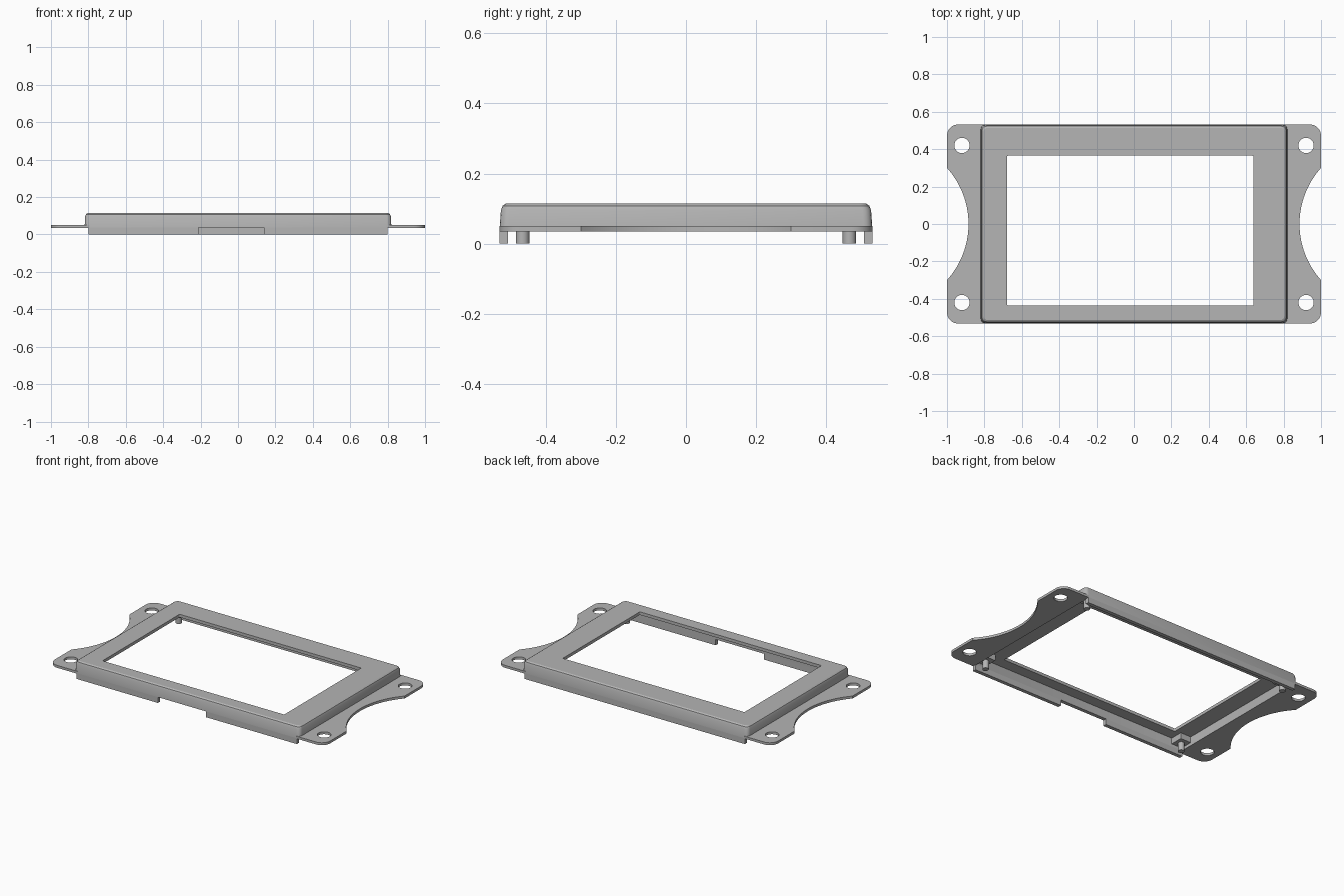
import bpy, bmesh, math

cube = bpy.data.objects.get("Cube")
if cube:
    bpy.data.objects.remove(cube, do_unlink=True)

grey = bpy.data.materials.new("light grey")
grey.use_nodes = True
colour = (0.46, 0.46, 0.46, 1)
grey.diffuse_color = colour
grey.node_tree.nodes["Principled BSDF"].inputs["Base Color"].default_value = colour


def select_only(ob):
    bpy.ops.object.select_all(action='DESELECT')
    ob.select_set(True)
    bpy.context.view_layer.objects.active = ob


def mesh_object(name, bm):
    bmesh.ops.recalc_face_normals(bm, faces=bm.faces)
    mesh = bpy.data.meshes.new(name)
    bm.to_mesh(mesh)
    bm.free()
    mesh.materials.append(grey)
    ob = bpy.data.objects.new(name, mesh)
    bpy.context.collection.objects.link(ob)
    select_only(ob)
    bpy.ops.object.shade_smooth_by_angle(angle=math.radians(25))
    return ob


def box(name, x0, x1, y0, y1, z0, z1):
    bm = bmesh.new()
    bmesh.ops.create_cube(bm, size=1)
    for v in bm.verts:
        v.co.x = (x0 + x1) / 2 + v.co.x * (x1 - x0)
        v.co.y = (y0 + y1) / 2 + v.co.y * (y1 - y0)
        v.co.z = (z0 + z1) / 2 + v.co.z * (z1 - z0)
    return mesh_object(name, bm)


def arc(cx, cy, r, start, end, steps):
    angles = [math.radians(start + (end - start) * i / steps) for i in range(steps + 1)]
    return [(cx + r * math.cos(a), cy + r * math.sin(a)) for a in angles]


def rounded_rect(x0, x1, y0, y1, r):
    pts = []
    corners = [(x1 - r, y1 - r), (x0 + r, y1 - r), (x0 + r, y0 + r), (x1 - r, y0 + r)]
    for i, (cx, cy) in enumerate(corners):
        pts += arc(cx, cy, r, 90 * i, 90 * i + 90, 4)
    return pts


# Hollow bezel: loops run up the outside, over the top, through the window and down inside
def bezel_loop(hx, hy, r, z):
    return rounded_rect(-hx, hx, -hy, hy, r), z


window = rounded_rect(-0.68, 0.64, -0.435, 0.365, 0.006)
loops = [
    bezel_loop(0.82, 0.532, 0.025, 0.038),
    bezel_loop(0.818, 0.528, 0.025, 0.095),
    bezel_loop(0.813, 0.523, 0.025, 0.108),
    bezel_loop(0.804, 0.514, 0.022, 0.114),
    (window, 0.114),
    (window, 0.094),
    bezel_loop(0.795, 0.508, 0.005, 0.094),
    bezel_loop(0.795, 0.508, 0.005, 0.038),
]
bm = bmesh.new()
rings = [[bm.verts.new((x, y, z)) for x, y in pts] for pts, z in loops]
for a, b in zip(rings, rings[1:] + rings[:1]):
    for i in range(len(a)):
        j = (i + 1) % len(a)
        bm.faces.new((a[i], a[j], b[j], b[i]))
mesh_object("bezel", bm)

# Lips below the long walls, with a notch in the front one
box("back_lip", -0.8, 0.8, 0.508, 0.532, 0, 0.038)
box("front_lip_right", -0.8, -0.21, -0.532, -0.508, 0, 0.038)
box("front_lip_left", 0.14, 0.8, -0.532, -0.508, 0, 0.038)


# Mounting ears with a scooped outer edge and two screw holes
def ear(name, side):
    scoop_r = 0.449
    half = math.degrees(math.asin(0.3 / scoop_r))
    outline = [(0.795, -0.532)]
    outline += arc(0.94, -0.472, 0.06, -90, 0, 8)
    outline += arc(0.885 + scoop_r, 0, scoop_r, 180 + half, 180 - half, 28)
    outline += arc(0.94, 0.472, 0.06, 0, 90, 8)
    outline += [(0.795, 0.532)]
    holes = [arc(0.92, y, 0.041, 0, 345, 23) for y in (-0.42, 0.42)]
    curve = bpy.data.curves.new(name, 'CURVE')
    curve.dimensions = '2D'
    curve.fill_mode = 'BOTH'
    curve.extrude = 0.008
    for pts in [outline] + holes:
        spline = curve.splines.new('POLY')
        spline.points.add(len(pts) - 1)
        for p, (x, y) in zip(spline.points, pts):
            p.co = (side * x, y, 0, 1)
        spline.use_cyclic_u = True
    curve.materials.append(grey)
    ob = bpy.data.objects.new(name, curve)
    ob.location.z = 0.043
    bpy.context.collection.objects.link(ob)
    select_only(ob)
    bpy.ops.object.convert(target='MESH')
    bpy.ops.object.shade_smooth_by_angle(angle=math.radians(25))


ear("left_ear", 1)
ear("right_ear", -1)

# Locating pins on square bosses in the four inner corners
for sx, side in ((1, "left"), (-1, "right")):
    for sy, end in ((1, "back"), (-1, "front")):
        x, y = sx * 0.757, sy * 0.466
        box(f"{end}_{side}_boss", x - 0.039, x + 0.039, y - 0.042, y + 0.042, 0.055, 0.1)
        bm = bmesh.new()
        bmesh.ops.create_cone(bm, cap_ends=True, segments=24,
                              radius1=0.019, radius2=0.019, depth=0.06)
        bmesh.ops.translate(bm, verts=bm.verts, vec=(x, y, 0.03))
        mesh_object(f"{end}_{side}_pin", bm)
